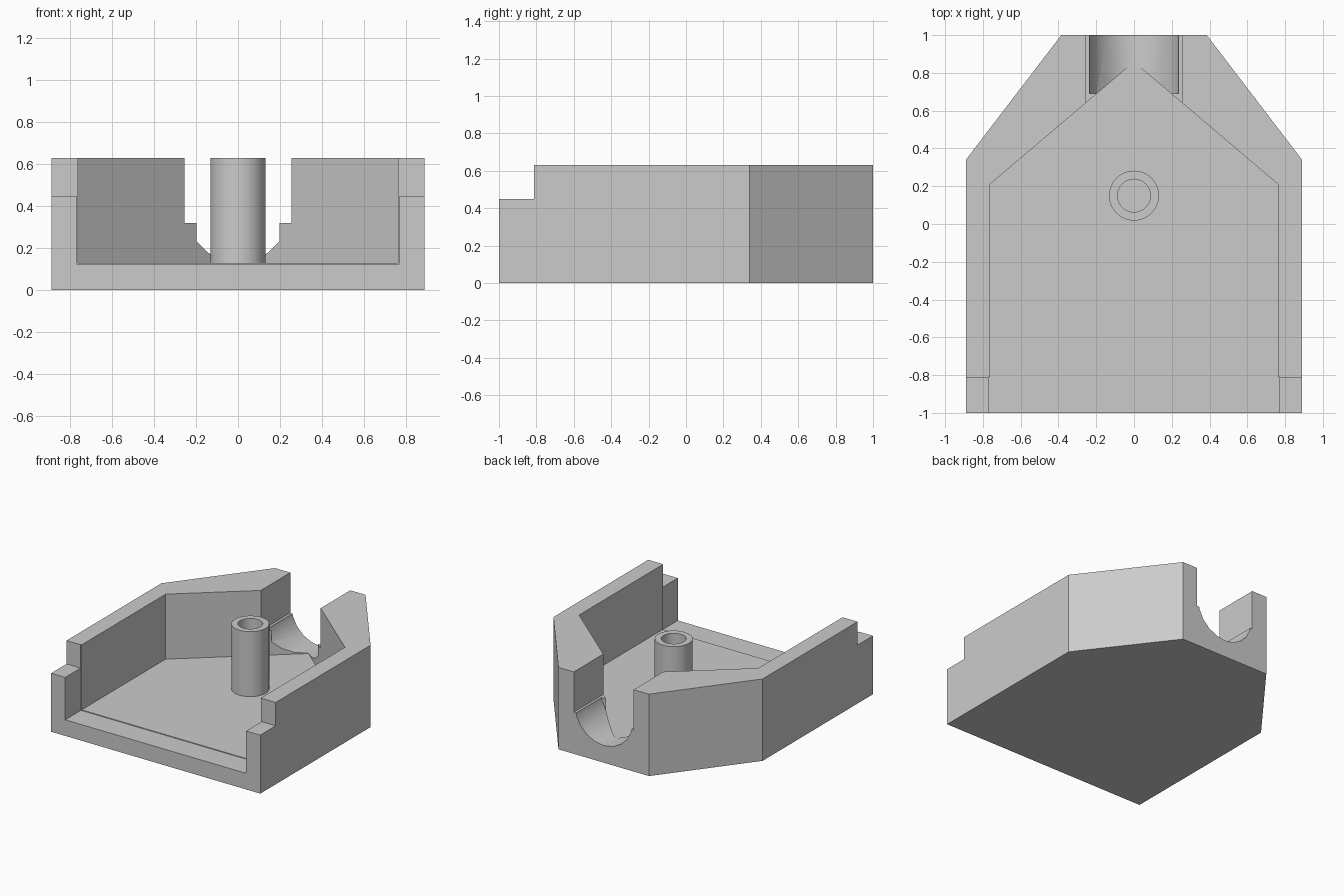
import bpy
import bmesh
import math

old = bpy.data.objects.get("Cube")
if old:
    bpy.data.objects.remove(old, do_unlink=True)

grey = bpy.data.materials.new("plain grey")
grey.use_nodes = True
grey.diffuse_color = (0.6, 0.6, 0.6, 1)
grey.node_tree.nodes["Principled BSDF"].inputs["Base Color"].default_value = (0.6, 0.6, 0.6, 1)


def finish(name, bm):
    """Turn a bmesh into a named grey object."""
    bmesh.ops.recalc_face_normals(bm, faces=bm.faces)
    mesh = bpy.data.meshes.new(name)
    bm.to_mesh(mesh)
    bm.free()
    mesh.materials.append(grey)
    obj = bpy.data.objects.new(name, mesh)
    bpy.context.collection.objects.link(obj)
    return obj


def extrude(name, points, offset):
    """Closed 3D outline swept along an offset."""
    bm = bmesh.new()
    face = bm.faces.new([bm.verts.new(p) for p in points])
    swept = bmesh.ops.extrude_face_region(bm, geom=[face], use_keep_orig=True)
    moved = [g for g in swept["geom"] if isinstance(g, bmesh.types.BMVert)]
    bmesh.ops.translate(bm, verts=moved, vec=offset)
    return finish(name, bm)


def prism(name, half, z0, z1):
    """Upright prism from the +x half of a mirrored outline."""
    outline = half + [(-x, y) for x, y in reversed(half) if x > 0]
    return extrude(name, [(x, y, z0) for x, y in outline], (0, 0, z1 - z0))


def smooth(obj):
    bpy.ops.object.select_all(action="DESELECT")
    obj.select_set(True)
    bpy.context.view_layer.objects.active = obj
    bpy.ops.object.shade_smooth_by_angle(angle=math.radians(30))


HEIGHT, FLOOR, ABOVE = 0.63, 0.13, 0.9

# Housing block with chamfered rear corners
housing = prism("housing", [(0.89, -1), (0.89, 0.34), (0.385, 1)], 0, HEIGHT)

# Cutters: pointed cavity, front recess, wall steps, rear slot and round channel
cutters = [
    prism("cavity_cutter", [(0.763, -1.1), (0.763, 0.21), (0, 0.857)], FLOOR, ABOVE),
    prism("front_recess_cutter", [(0.77, -1.2), (0.77, -0.81)], 0.124, ABOVE),
    prism("wall_step_cutter", [(1, -1.3), (1, -0.813)], 0.45, ABOVE),
    prism("rear_slot_cutter", [(0.255, 0.5), (0.255, 1.1)], 0.32, ABOVE),
]
SIDES = 20
ring = [2 * math.pi * i / SIDES for i in range(SIDES)]
cutters.append(extrude("channel_cutter",
                       [(0.245 * math.sin(a), 0.69, 0.377 - 0.245 * math.cos(a)) for a in ring],
                       (0, 0.5, 0)))

for cutter in cutters:
    cutter.hide_render = True
    cutter.hide_set(True)
    mod = housing.modifiers.new(cutter.name, "BOOLEAN")
    mod.operation = "DIFFERENCE"
    mod.solver = "EXACT"
    mod.object = cutter

# Bake the cuts, then drop the cutters
bpy.context.view_layer.update()
result = bpy.data.meshes.new_from_object(
    housing.evaluated_get(bpy.context.evaluated_depsgraph_get()))
housing.modifiers.clear()
housing.data = result
for cutter in cutters:
    bpy.data.objects.remove(cutter, do_unlink=True)
smooth(housing)

# Hollow screw post: a rectangular wall section spun round its axis
bm = bmesh.new()
section = [(0.132, FLOOR), (0.132, HEIGHT), (0.087, HEIGHT), (0.087, FLOOR)]
verts = [bm.verts.new((r, 0.15, z)) for r, z in section]
edges = [bm.edges.new(pair) for pair in zip(verts, verts[1:])]
bmesh.ops.spin(bm, geom=verts + edges, cent=(0, 0.15, 0), axis=(0, 0, 1),
               angle=2 * math.pi, steps=48, use_merge=True)
bmesh.ops.remove_doubles(bm, verts=bm.verts, dist=0.0001)
smooth(finish("screw_post", bm))
